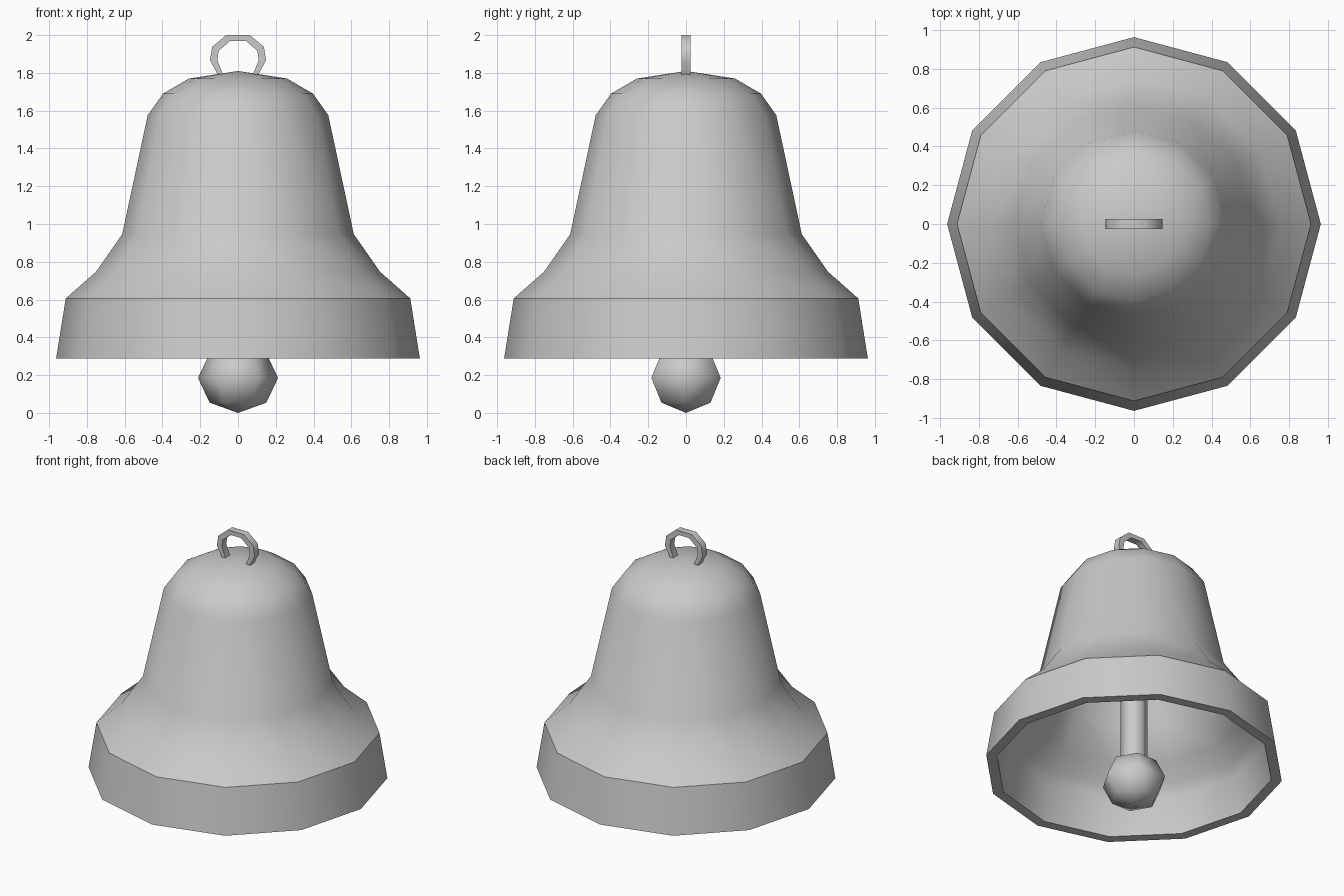
import bpy, bmesh, math

if "Cube" in bpy.data.objects:
    bpy.data.objects.remove(bpy.data.objects["Cube"], do_unlink=True)

metal = bpy.data.materials.new("grey metal")
metal.use_nodes = True
GREY = (0.59, 0.59, 0.59, 1)
metal.diffuse_color = GREY
metal.node_tree.nodes["Principled BSDF"].inputs["Base Color"].default_value = GREY


def finish(name, bm, smooth_angle):
    """Turn a bmesh into a named, smooth shaded object with sharp edges kept."""
    bmesh.ops.remove_doubles(bm, verts=bm.verts, dist=1e-4)
    bmesh.ops.recalc_face_normals(bm, faces=bm.faces)
    mesh = bpy.data.meshes.new(name)
    bm.to_mesh(mesh)
    bm.free()
    mesh.materials.append(metal)
    obj = bpy.data.objects.new(name, mesh)
    bpy.context.collection.objects.link(obj)
    bpy.ops.object.select_all(action='DESELECT')
    obj.select_set(True)
    bpy.context.view_layer.objects.active = obj
    bpy.ops.object.shade_smooth_by_angle(angle=math.radians(smooth_angle))
    return obj


def lathe(name, profile, sides, smooth_angle):
    """Spin (radius, height) points around the vertical axis."""
    bm = bmesh.new()
    verts = [bm.verts.new((r, 0, z)) for r, z in profile]
    edges = [bm.edges.new(pair) for pair in zip(verts, verts[1:])]
    bmesh.ops.spin(bm, geom=verts + edges, axis=(0, 0, 1), cent=(0, 0, 0),
                   angle=math.tau, steps=sides, use_merge=True)
    return finish(name, bm, smooth_angle)


# Bell shell: outer wall from crown to lip, then inner wall back up
outer = [(0, 1.81), (0.26, 1.77), (0.397, 1.69), (0.478, 1.576), (0.613, 0.946),
         (0.752, 0.747), (0.912, 0.606), (0.963, 0.287)]
inner = [(0.893, 0.287), (0.848, 0.54), (0.805, 0.615), (0.695, 0.71),
         (0.547, 0.925), (0.41, 1.555), (0.35, 1.63), (0.235, 1.7), (0, 1.74)]
lathe("bell_shell", outer + inner, 12, 35)

# Clapper: ball on a rod hanging from the crown
ball = [(0.212 * math.sin(a), 0.185 - 0.185 * math.cos(a))
        for a in (math.pi * i / 4 for i in range(5))]
lathe("clapper_ball", ball, 6, 80)
rod = lathe("clapper_rod", [(0, 0.3), (0.087, 0.3), (0.087, 1.73), (0, 1.73)], 6, 65)
rod.rotation_euler.z = math.radians(30)

# Hanging loop: flat open band, half profile mirrored across the middle
half_out = [(0.1, 1.775), (0.148, 1.868), (0.137, 1.938), (0.063, 2.0)]
half_in = [(0.072, 1.775), (0.11, 1.868), (0.102, 1.917), (0.041, 1.97)]


def mirrored(half):
    return half + [(-x, z) for x, z in reversed(half)]


bm = bmesh.new()
rings = [[bm.verts.new((x, y, z)) for x, z in mirrored(half)]
         for half, y in ((half_out, -0.025), (half_in, -0.025),
                         (half_in, 0.025), (half_out, 0.025))]
for k in range(4):
    a, b = rings[k], rings[(k + 1) % 4]
    for i in range(len(a) - 1):
        bm.faces.new((a[i], a[i + 1], b[i + 1], b[i]))
for end in (0, -1):
    bm.faces.new([ring[end] for ring in rings])
finish("hanging_loop", bm, 60)
